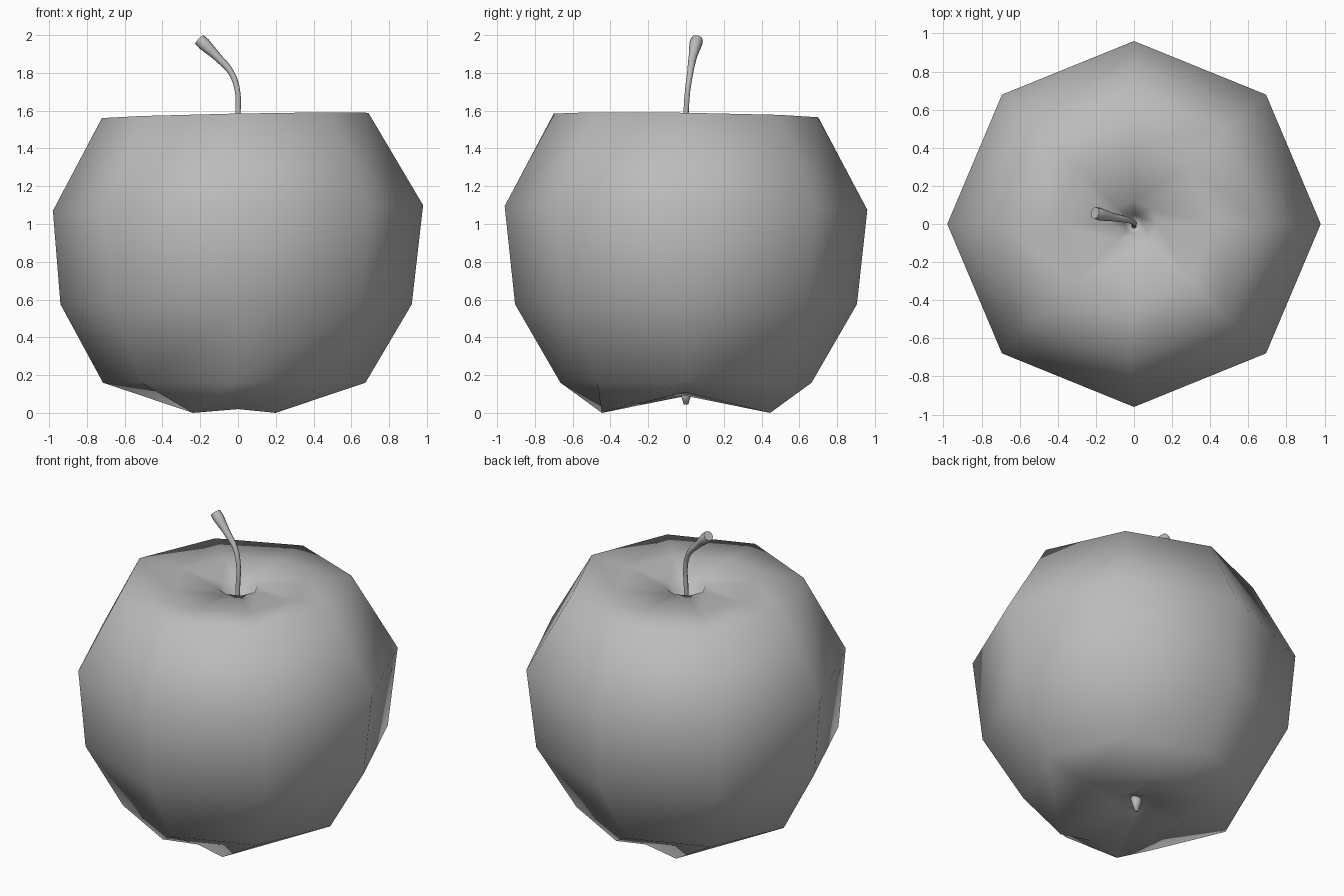
import bpy
import bmesh
from math import cos, sin, pi

cube = bpy.data.objects.get("Cube")
if cube:
    bpy.data.objects.remove(cube, do_unlink=True)

SIDES = 8


def make_material(name, shade):
    mat = bpy.data.materials.new(name)
    mat.use_nodes = True
    color = (shade, shade, shade, 1)
    mat.diffuse_color = color
    mat.node_tree.nodes["Principled BSDF"].inputs["Base Color"].default_value = color
    return mat


grey = make_material("plain grey", 0.5)


def finish(name, bm):
    bmesh.ops.recalc_face_normals(bm, faces=bm.faces)
    for face in bm.faces:
        face.smooth = True
    mesh = bpy.data.meshes.new(name)
    bm.to_mesh(mesh)
    bm.free()
    mesh.materials.append(grey)
    obj = bpy.data.objects.new(name, mesh)
    bpy.context.collection.objects.link(obj)
    return obj


def ring(bm, rx, ry, z, cx=0.0, tilt=0.0):
    """Octagonal ring with an optional slight lean."""
    verts = []
    for i in range(SIDES):
        a = 2 * pi * i / SIDES
        x, y = cx + rx * cos(a), ry * sin(a)
        verts.append(bm.verts.new((x, y, z + tilt * (x - 0.7 * y))))
    return verts


def lobed_ring(bm):
    """Underside ring: four low lobes with raised valleys between them."""
    verts = []
    for i in range(SIDES):
        a = 2 * pi * i / SIDES
        if i % 2:
            co = (0.31 * cos(a) - 0.02, 0.63 * sin(a), 0.0)
        else:
            co = (0.40 * cos(a), 0.42 * sin(a), 0.09 * abs(cos(a)) + 0.02)
        verts.append(bm.verts.new(co))
    return verts


# Fruit body: rings from the underside dimple up to the stem hollow
bm = bmesh.new()
rings = [
    ring(bm, 0.11, 0.11, 0.09),
    lobed_ring(bm),
    ring(bm, 0.695, 0.665, 0.16, -0.02),
    ring(bm, 0.93, 0.905, 0.575, -0.01),
    ring(bm, 0.98, 0.96, 1.085, 0, 0.015),
    ring(bm, 0.705, 0.70, 1.575, -0.015, 0.02),
    ring(bm, 0.42, 0.42, 1.578, 0, 0.012),
    ring(bm, 0.12, 0.12, 1.56),
    ring(bm, 0.05, 0.05, 1.38),
]
for low, high in zip(rings, rings[1:]):
    for i in range(SIDES):
        j = (i + 1) % SIDES
        bm.faces.new((low[i], low[j], high[j], high[i]))
for loop, z in ((rings[0], 0.14), (rings[-1], 1.34)):
    tip = bm.verts.new((0, 0, z))
    for i in range(SIDES):
        bm.faces.new((loop[i], loop[(i + 1) % SIDES], tip))
finish("fruit_body", bm)

# Small dried blossom end inside the underside dimple
bm = bmesh.new()
geo = bmesh.ops.create_cone(bm, cap_ends=True, segments=6, radius1=0.012,
                            radius2=0.04, depth=0.09)
bmesh.ops.translate(bm, verts=geo["verts"], vec=(-0.02, 0, 0.09))
finish("blossom_end", bm)

# Curved stem that thickens toward its cut end
path = [
    (0, -0.01, 1.34, 0.014),
    (0, 0, 1.58, 0.014),
    (-0.002, 0.008, 1.70, 0.014),
    (-0.035, 0.022, 1.80, 0.016),
    (-0.11, 0.036, 1.885, 0.022),
    (-0.18, 0.052, 1.953, 0.034),
    (-0.205, 0.058, 1.977, 0.032),
]
curve = bpy.data.curves.new("stem", "CURVE")
curve.dimensions = "3D"
curve.bevel_depth = 1.0
curve.bevel_resolution = 2
curve.resolution_u = 4
curve.use_fill_caps = True
spline = curve.splines.new("BEZIER")
spline.bezier_points.add(len(path) - 1)
for point, (x, y, z, r) in zip(spline.bezier_points, path):
    point.co = (x, y, z)
    point.radius = r
    point.handle_left_type = point.handle_right_type = "AUTO"
curve.materials.append(grey)
stem = bpy.data.objects.new("stem", curve)
bpy.context.collection.objects.link(stem)
